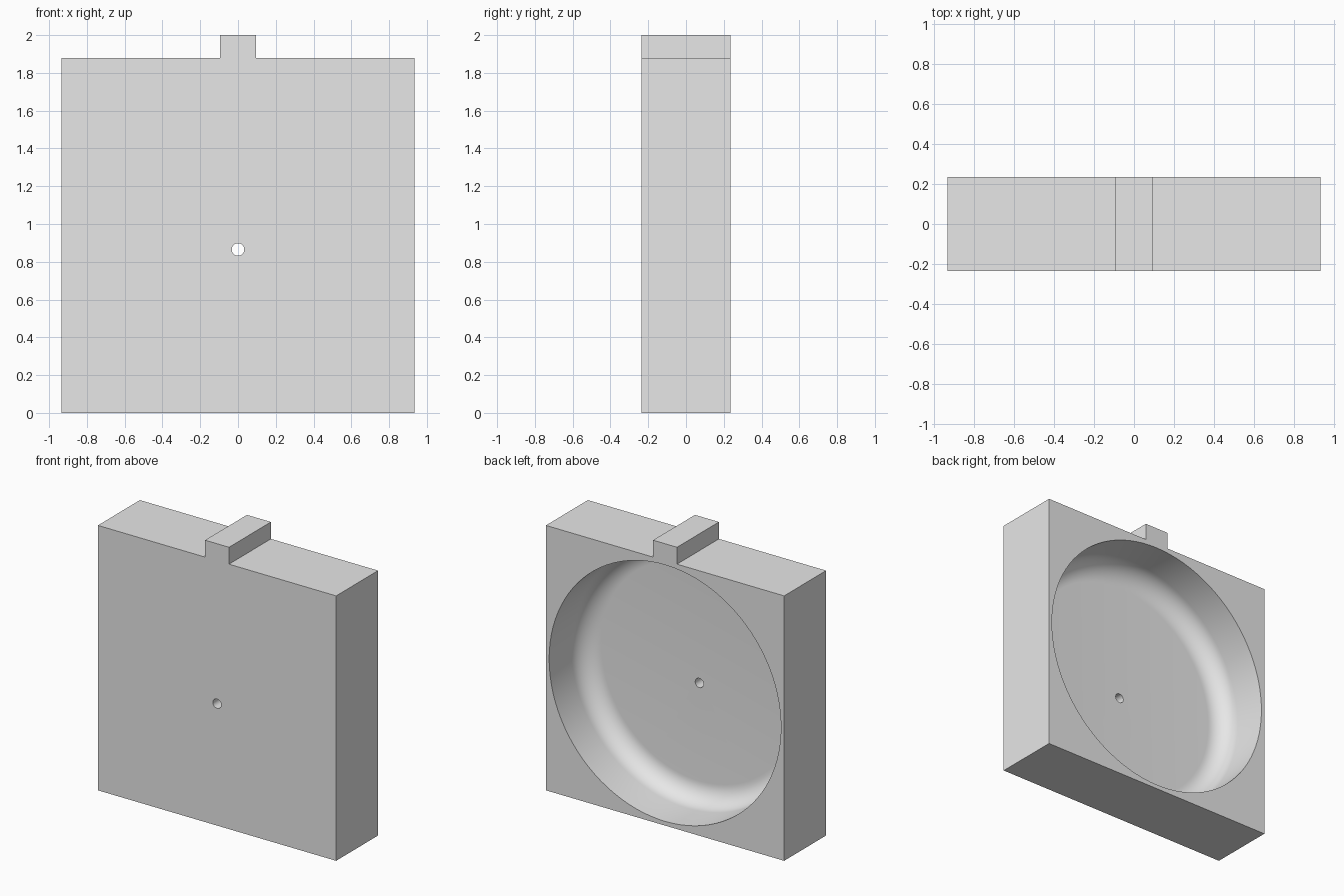
import bpy
import bmesh
from math import cos, sin, pi, radians
from mathutils import Matrix, Vector

old = bpy.data.objects.get("Cube")
if old:
    bpy.data.objects.remove(old, do_unlink=True)

HALF, DEPTH, TOP = 0.935, 0.235, 1.88     # block half width, half depth, height
TAB = 0.094                               # tab half width
RIM, FLOOR, FILLET = 0.91, -0.15, 0.14    # recess radius, floor y, floor rounding
SEGMENTS = 96

grey = bpy.data.materials.new("plain grey")
grey.use_nodes = True
colour = (0.8, 0.8, 0.8, 1)
grey.diffuse_color = colour
grey.node_tree.nodes["Principled BSDF"].inputs["Base Color"].default_value = colour


def make_object(name, bm):
    bmesh.ops.recalc_face_normals(bm, faces=bm.faces)
    mesh = bpy.data.meshes.new(name)
    bm.to_mesh(mesh)
    bm.free()
    mesh.materials.append(grey)
    obj = bpy.data.objects.new(name, mesh)
    bpy.context.collection.objects.link(obj)
    return obj


def cut(target, cutter):
    mod = target.modifiers.new(cutter.name, 'BOOLEAN')
    mod.operation = 'DIFFERENCE'
    mod.solver = 'EXACT'
    mod.object = cutter
    bpy.context.view_layer.objects.active = target
    bpy.ops.object.modifier_apply(modifier=mod.name)
    bpy.data.objects.remove(cutter, do_unlink=True)


# Square block with a tab on top, extruded front to back
right_half = [(HALF, 0), (HALF, TOP), (TAB, TOP), (TAB, 2)]
outline = right_half + [(-x, z) for x, z in reversed(right_half)]
bm = bmesh.new()
face = bm.faces.new([bm.verts.new((x, -DEPTH, z)) for x, z in outline])
extruded = bmesh.ops.extrude_face_region(bm, geom=[face])["geom"]
bmesh.ops.translate(bm, vec=(0, 2 * DEPTH, 0),
                    verts=[v for v in extruded if isinstance(v, bmesh.types.BMVert)])
body = make_object("case_body", bm)

# Round recess in the back with a rounded floor edge
profile = [(0, FLOOR)]
for i in range(13):
    a = i / 12 * pi / 2
    profile.append((RIM - FILLET + FILLET * sin(a), FLOOR + FILLET - FILLET * cos(a)))
profile += [(RIM, DEPTH + 0.1), (0, DEPTH + 0.1)]
centre = Vector((0, 0, TOP / 2))
bm = bmesh.new()
verts = [bm.verts.new(centre + Vector((r, y, 0))) for r, y in profile]
edges = [bm.edges.new(pair) for pair in zip(verts, verts[1:])]
bmesh.ops.spin(bm, geom=verts + edges, cent=centre, axis=(0, 1, 0),
               angle=2 * pi, steps=SEGMENTS)
bmesh.ops.remove_doubles(bm, verts=bm.verts, dist=0.0005)
cut(body, make_object("recess_cutter", bm))

# Small shaft hole through the front wall
bm = bmesh.new()
bmesh.ops.create_cone(bm, cap_ends=True, segments=32, radius1=0.033, radius2=0.033,
                      depth=0.4, matrix=Matrix.Translation((0, -DEPTH, 0.865))
                      @ Matrix.Rotation(pi / 2, 4, 'X'))
cut(body, make_object("shaft_hole_cutter", bm))

# Smooth the curved recess, keep the block edges crisp
bpy.ops.object.select_all(action='DESELECT')
body.select_set(True)
bpy.context.view_layer.objects.active = body
bpy.ops.object.shade_smooth_by_angle(angle=radians(30))
